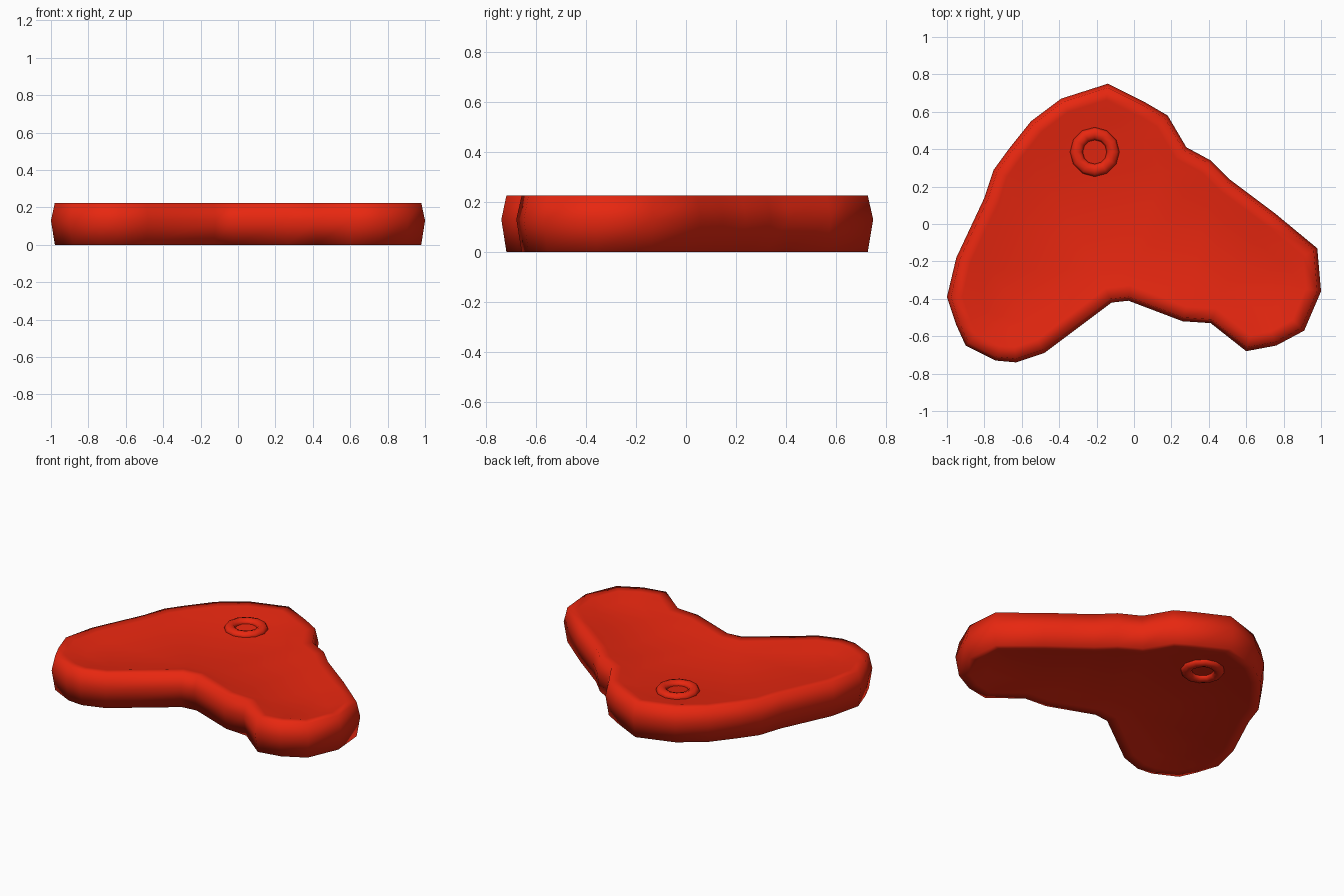
import bpy
import bmesh
from mathutils import Vector

cube = bpy.data.objects.get("Cube")
if cube:
    bpy.data.objects.remove(cube, do_unlink=True)

red = bpy.data.materials.new("bright red")
red.use_nodes = True
red.diffuse_color = (0.8, 0.02, 0.005, 1)
red.node_tree.nodes["Principled BSDF"].inputs["Base Color"].default_value = red.diffuse_color

# Counter-clockwise outline of the two-lobed plate
OUTLINE = [Vector(p) for p in (
    (-.14, .75), (-.39, .67), (-.55, .55), (-.67, .4), (-.75, .29), (-.8, .14),
    (-.95, -.18), (-1, -.39), (-.95, -.54), (-.9, -.65), (-.74, -.73),
    (-.63, -.74), (-.48, -.69), (-.12, -.42), (-.03, -.41), (.26, -.52),
    (.41, -.53), (.6, -.68), (.76, -.65), (.91, -.57), (1, -.36), (.98, -.13),
    (.75, .06), (.63, .15), (.51, .24), (.41, .34), (.28, .41), (.18, .58),
    (.06, .65))]

# Cross-section from the underside dish, round the rim, to the top dish
SECTION = [(.18, .03), (.08, .003), (.02, 0), (0, .13),
           (.02, .225), (.08, .222), (.18, .195)]


def inset(points, distance):
    """Move every corner inwards along its mitre."""
    result = []
    for i, point in enumerate(points):
        before = (point - points[i - 1]).normalized()
        after = (points[(i + 1) % len(points)] - point).normalized()
        n1 = Vector((-before.y, before.x))
        n2 = Vector((-after.y, after.x))
        result.append(point + (n1 + n2) * distance / (1 + n1.dot(n2)))
    return result


def finish(name, bm):
    bmesh.ops.recalc_face_normals(bm, faces=bm.faces)
    for face in bm.faces:
        face.smooth = True
    mesh = bpy.data.meshes.new(name)
    bm.to_mesh(mesh)
    bm.free()
    mesh.materials.append(red)
    obj = bpy.data.objects.new(name, mesh)
    bpy.context.collection.objects.link(obj)
    return obj


# Plate: loft the inset outlines, then cap both dished sides
bm = bmesh.new()
rings = [[bm.verts.new((p.x, p.y, z)) for p in inset(OUTLINE, d)] for d, z in SECTION]
count = len(OUTLINE)
for low, high in zip(rings, rings[1:]):
    for i in range(count):
        j = (i + 1) % count
        bm.faces.new((low[i], low[j], high[j], high[i]))
caps = [bm.faces.new(rings[0][::-1]), bm.faces.new(rings[-1])]
bmesh.ops.triangulate(bm, faces=caps)
finish("plate", bm)

# Round grommet rings seated in the top and bottom dishes
for side, height in (("top", .195), ("bottom", .03)):
    bpy.ops.mesh.primitive_torus_add(
        major_segments=12, minor_segments=8, major_radius=.098,
        minor_radius=.034, location=(-.21, .385, height))
    ring = bpy.context.object
    ring.name = side + "_grommet"
    ring.scale.z = .8
    ring.data.materials.append(red)
    bpy.ops.object.shade_smooth()
